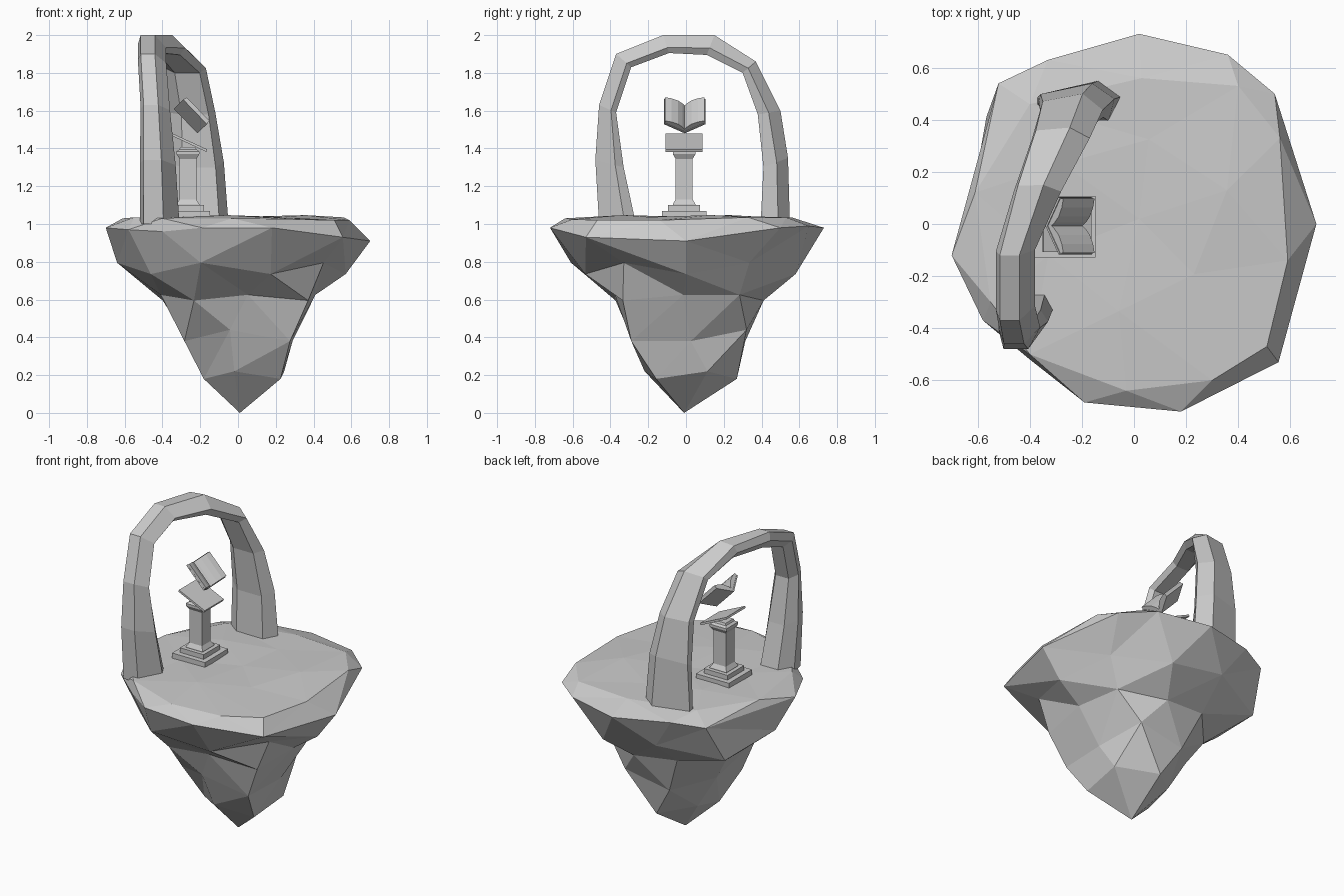
import bpy, bmesh, math
from mathutils import Vector

if "Cube" in bpy.data.objects:
    bpy.data.objects.remove(bpy.data.objects["Cube"])

TAU = 2 * math.pi


def finish(bm, name):
    bmesh.ops.recalc_face_normals(bm, faces=bm.faces)
    me = bpy.data.meshes.new(name)
    bm.to_mesh(me)
    bm.free()
    ob = bpy.data.objects.new(name, me)
    bpy.context.collection.objects.link(ob)
    return ob


def loft(name, rings):
    """Skin equal-sized closed rings and cap both ends."""
    bm = bmesh.new()
    vs = [[bm.verts.new(p) for p in r] for r in rings]
    n = len(vs[0])
    for a, b in zip(vs, vs[1:]):
        for i in range(n):
            j = (i + 1) % n
            bm.faces.new((a[i], a[j], b[j], b[i]))
    bm.faces.new(vs[0])
    bm.faces.new(vs[-1])
    return finish(bm, name)


def angle(p):
    return math.atan2(p[1], p[0]) % TAU


def stitch(bm, a, b):
    """Triangulate between two rings of different vertex counts, by angle."""
    i = j = 0
    at = lambda r, k: angle(r[k % len(r)].co) + TAU * (k // len(r))
    while i < len(a) or j < len(b):
        va, vb = a[i % len(a)], b[j % len(b)]
        if j >= len(b) or (i < len(a) and at(a, i + 1) < at(b, j + 1)):
            bm.faces.new((va, a[(i + 1) % len(a)], vb))
            i += 1
        else:
            bm.faces.new((va, b[(j + 1) % len(b)], vb))
            j += 1


def polar(z, dz, start, radii):
    """Irregular ring: alternate vertices go up and down by dz."""
    n = len(radii)
    out = []
    for k, r in enumerate(radii):
        t = math.radians(start) + TAU * k / n
        out.append((r * math.cos(t), r * math.sin(t), z + dz * (-1) ** k))
    return out


# Floating rock island: flat top, chamfered rim, tapering faceted underside
plateau = [(0.56, 0.33, 1.035), (0.59, -0.14, 1.02), (0.51, -0.47, 1.02), (0.3, -0.6, 1.025),
           (-0.03, -0.64, 1.03), (-0.4, -0.5, 1.03), (-0.55, -0.3, 1.035), (-0.61, 0.12, 1.03),
           (-0.4, 0.46, 1.035), (0.03, 0.56, 1.035), (0.4, 0.53, 1.035)]
rim = [(0.7, 0, 0.91), (0.54, 0.5, 0.98), (0.36, 0.65, 0.99), (0.02, 0.73, 0.98),
       (-0.33, 0.63, 1.0), (-0.52, 0.54, 0.98), (-0.7, -0.12, 0.98),
       (-0.58, -0.37, 0.97), (-0.4, -0.52, 0.96), (-0.19, -0.685, 0.98),
       (0.18, -0.72, 0.98), (0.555, -0.53, 0.93)]
layers = [polar(1.042, 0.005, 20, [0.38, 0.33, 0.36, 0.35, 0.34, 0.3]),
          plateau, rim,
          polar(0.765, -0.03, 0, [0.57, 0.57, 0.61, 0.61, 0.7, 0.64, 0.57, 0.64, 0.56, 0.56]),
          polar(0.61, 0.015, 38, [0.46, 0.42, 0.43, 0.43, 0.43, 0.44, 0.38, 0.5, 0.41]),
          polar(0.41, -0.03, 5, [0.29, 0.385, 0.33, 0.32, 0.33, 0.31, 0.4]),
          polar(0.2, 0.02, 25, [0.27, 0.27, 0.2, 0.2, 0.22, 0.275])]
bm = bmesh.new()
rings = [[bm.verts.new(p) for p in sorted(r, key=angle)] for r in layers]
for a, b in zip(rings, rings[1:]):
    stitch(bm, a, b)
for ring, tip in ((rings[0], (0.02, 0.02, 1.038)), (rings[-1], (0.01, -0.01, 0))):
    c = bm.verts.new(tip)
    for k in range(len(ring)):
        bm.faces.new((ring[k], ring[(k + 1) % len(ring)], c))
finish(bm, "floating_island")

# Stone arch: outer y/z, inner y/z, then x extent at each station
stations = [(-0.46, 1.0, -0.265, 1.0, -0.52, -0.31),
            (-0.48, 1.34, -0.33, 1.3, -0.52, -0.33),
            (-0.46, 1.63, -0.37, 1.59, -0.515, -0.36),
            (-0.37, 1.9, -0.29, 1.83, -0.53, -0.38),
            (-0.12, 2.0, -0.09, 1.905, -0.53, -0.38),
            (0.15, 2.0, 0.11, 1.895, -0.46, -0.28),
            (0.37, 1.86, 0.3, 1.8, -0.39, -0.17),
            (0.5, 1.6, 0.38, 1.58, -0.36, -0.12),
            (0.54, 1.35, 0.41, 1.3, -0.365, -0.075),
            (0.55, 1.0, 0.395, 1.0, -0.37, -0.05)]
arch = []
for k, (yo, zo, yi, zi, x0, x1) in enumerate(stations):
    t = max(0, k - 4) / 5          # section twists toward the back foot
    section = [(1 - 0.4 * t, 0.1 - 0.1 * t), (1, 0.6 + 0.13 * t), (0.3 + 0.3 * t, 1),
               (0, 0.85), (0, 0.25), (0.5 - 0.1 * t, 0)]
    arch.append([(x0 + (x1 - x0) * s, yi + (yo - yi) * r, zi + (zo - zi) * r)
                 for r, s in section])
loft("stone_arch", arch)

# Square pedestal: stepped plinth and flared column
PX = -0.265


def square_stack(name, profile, y0=-0.01):
    loft(name, [[(PX + sx * h, y0 + sy * h, z)
                 for sx, sy in ((-1, -1), (1, -1), (1, 1), (-1, 1))] for h, z in profile])


square_stack("pedestal_lower_step", [(0.118, 1.0), (0.118, 1.07)])
square_stack("pedestal_upper_step", [(0.085, 1.065), (0.085, 1.1)])
square_stack("pedestal_column", [(0.06, 1.095), (0.06, 1.105), (0.045, 1.13), (0.045, 1.345),
                                 (0.06, 1.37), (0.06, 1.385), (0.045, 1.395), (0.04, 1.408)])

# Slanted reading board
board = [(-0.352, 1.468), (-0.348, 1.48), (-0.163, 1.395), (-0.168, 1.382)]
loft("reading_board", [[(x, y, z) for x, z in board] for y in (-0.108, 0.088)])

# Open floating book: V profiles (side, depth) swept along the spine
spine_top, spine_end = Vector((-0.34, -0.007, 1.61)), Vector((-0.215, -0.007, 1.48))
depth_dir = Vector((0.72, 0, 0.69))


def book_part(name, half, trim):
    along = spine_end - spine_top
    for side, label in ((1, "left"), (-1, "right")):
        loft(name + "_" + label,
             [[spine_top + along * t + depth_dir * d + Vector((0, side * y, 0)) for y, d in half]
              for t in (trim, 1 - trim)])


book_part("book_cover", [(0, 0), (0.11, 0.07), (0.108, 0.078), (0, 0.01)], 0)
book_part("book_pages", [(0, 0.01), (0.106, 0.075), (0.104, 0.092), (0.07, 0.084),
                         (0.035, 0.067), (0.012, 0.045), (0, 0.028)], 0.02)
